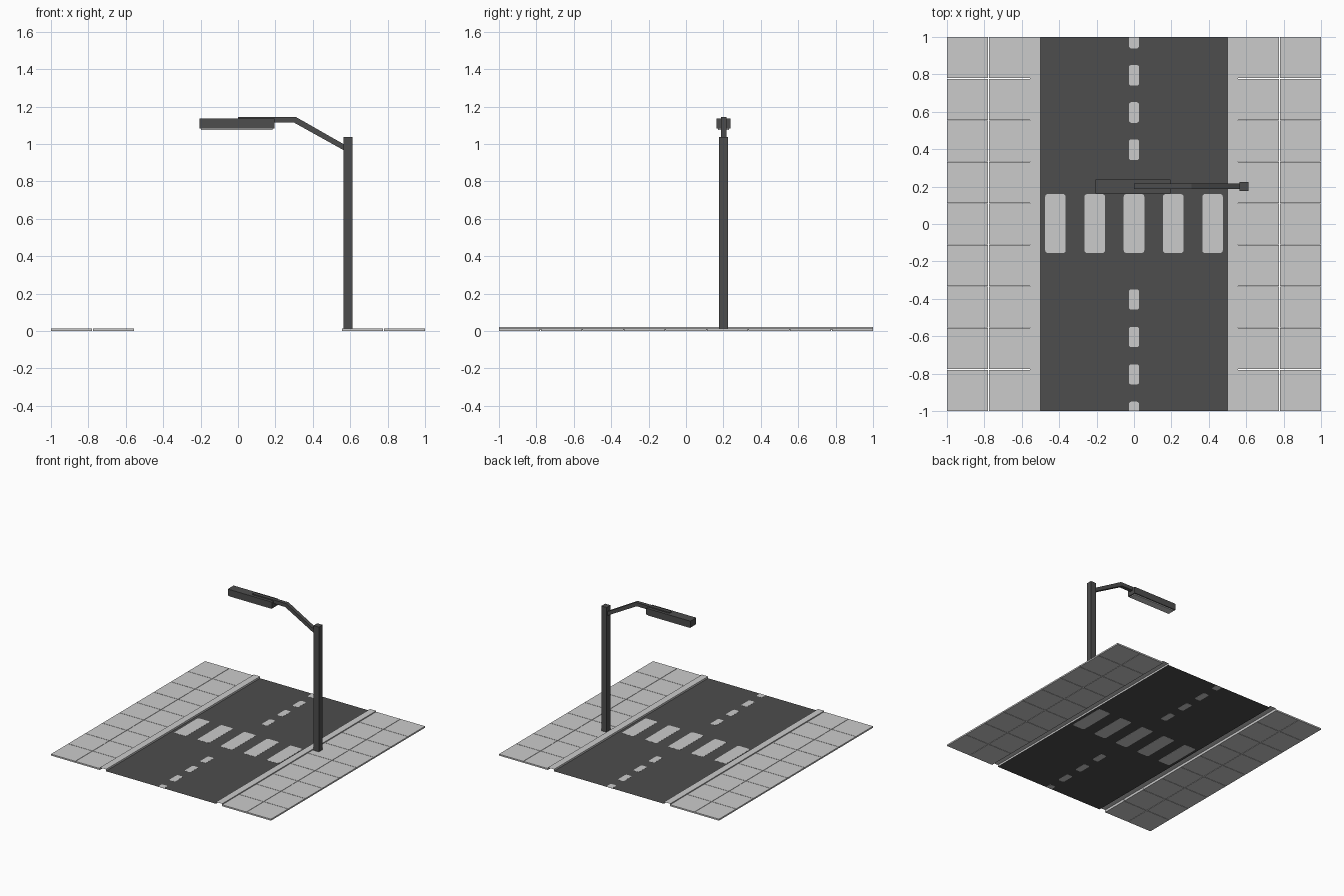
import bpy, bmesh, math
from mathutils import Vector

if "Cube" in bpy.data.objects:
    bpy.data.objects.remove(bpy.data.objects["Cube"])

ROAD_Z = 0.005


def material(name, v):
    m = bpy.data.materials.new(name)
    m.diffuse_color = (*v, 1)
    m.use_nodes = True
    m.node_tree.nodes["Principled BSDF"].inputs["Base Color"].default_value = m.diffuse_color
    return m


dark = material("asphalt and metal grey", (0.075, 0.075, 0.075))
light = material("light concrete grey", (0.6, 0.6, 0.6))


def finish(name, bm, mat, normals=True):
    if normals:
        bmesh.ops.recalc_face_normals(bm, faces=bm.faces)
    me = bpy.data.meshes.new(name)
    bm.to_mesh(me)
    bm.free()
    me.materials.append(mat)
    ob = bpy.data.objects.new(name, me)
    bpy.context.collection.objects.link(ob)
    return ob


def add_box(bm, x0, x1, y0, y1, z0, z1):
    vs = bmesh.ops.create_cube(bm, size=1)["verts"]
    for v in vs:
        v.co = Vector((x1 if v.co.x > 0 else x0,
                       y1 if v.co.y > 0 else y0,
                       z1 if v.co.z > 0 else z0))


def box(name, mat, *dims):
    bm = bmesh.new()
    add_box(bm, *dims)
    return finish(name, bm, mat)


def add_prism(bm, pts, offset):
    f = bm.faces.new([bm.verts.new(p) for p in pts])
    r = bmesh.ops.extrude_face_region(bm, geom=[f])
    bmesh.ops.translate(bm, vec=offset,
                        verts=[g for g in r["geom"] if isinstance(g, bmesh.types.BMVert)])


def add_mark(bm, x0, x1, y0, y1, r, square_lo=False, square_hi=False):
    # thin painted plate with rounded corners, visible from both sides
    pts = []
    for sx, sy, a0 in ((1, 1, 0), (0, 1, 90), (0, 0, 180), (1, 0, 270)):
        cx, cy = (x1 if sx else x0), (y1 if sy else y0)
        if (sy and square_hi) or (not sy and square_lo):
            pts.append((cx, cy, ROAD_Z - 0.0008))
            continue
        cx += -r if sx else r
        cy += -r if sy else r
        for k in range(4):
            a = math.radians(a0 + 30 * k)
            pts.append((cx + r * math.cos(a), cy + r * math.sin(a), ROAD_Z - 0.0008))
    add_prism(bm, pts, (0, 0, 0.0016))


# road surface: a single flat sheet
bm = bmesh.new()
bm.faces.new([bm.verts.new(p) for p in
              ((-0.5, -1, ROAD_Z), (0.5, -1, ROAD_Z), (0.5, 1, ROAD_Z), (-0.5, 1, ROAD_Z))])
finish("road", bm, dark, False)

# zebra crossing
bm = bmesh.new()
for i in range(-2, 3):
    x = 0.21 * i
    add_mark(bm, x - 0.055, x + 0.055, -0.155, 0.16, 0.014)
finish("zebra_crossing", bm, light)

# dashed centre line, end dashes cut off at the road edge
bm = bmesh.new()
for i in range(4):
    a = 0.342 + 0.199 * i
    add_mark(bm, -0.027, 0.027, a, min(a + 0.11, 1), 0.012, square_hi=i == 3)
    b = -0.35 - 0.2 * i
    add_mark(bm, -0.027, 0.027, max(b - 0.108, -1), b, 0.012, square_lo=i == 3)
finish("centre_line", bm, light)

# paving slabs and raised curbs on both sides
gap = 0.0015
for side, s in (("right", 1), ("left", -1)):
    bm = bmesh.new()
    for c in range(2):
        for r in range(9):
            xs = sorted((s * (0.556 + 0.222 * c + gap * c), s * (0.778 + 0.222 * c - gap * (1 - c))))
            y0, y1 = -1 + r * 2 / 9, -1 + (r + 1) * 2 / 9
            add_box(bm, *xs, y0 + (gap if r else 0), y1 - (gap if r < 8 else 0), 0, 0.012)
    finish(side + "_sidewalk_slabs", bm, light)

    # curb: open-ended strip profile
    bm = bmesh.new()
    rows = [[bm.verts.new((s * x, y, z)) for x, z in
             ((0.5, ROAD_Z), (0.5, 0.02), (0.556, 0.02), (0.556, 0.012))] for y in (-1, 1)]
    for i in range(3):
        q = [rows[0][i], rows[0][i + 1], rows[1][i + 1], rows[1][i]]
        bm.faces.new(q if s > 0 else q[::-1])
    finish(side + "_curb", bm, light, False)

# lamp post
box("lamp_post", dark, 0.563, 0.612, 0.176, 0.225, 0.01, 1.037)

# bent arm
bm = bmesh.new()
add_prism(bm, [(x, 0.186, z) for x, z in
               ((0.0, 1.115), (0.298, 1.115), (0.575, 0.961),
                (0.575, 0.993), (0.308, 1.145), (0.0, 1.145))], (0, 0.03, 0))
finish("lamp_arm", bm, dark)

# lamp head and its light panel
box("lamp_head", dark, -0.207, 0.194, 0.163, 0.239, 1.083, 1.136)
box("lamp_panel", light, -0.198, 0.185, 0.171, 0.231, 1.075, 1.084)
